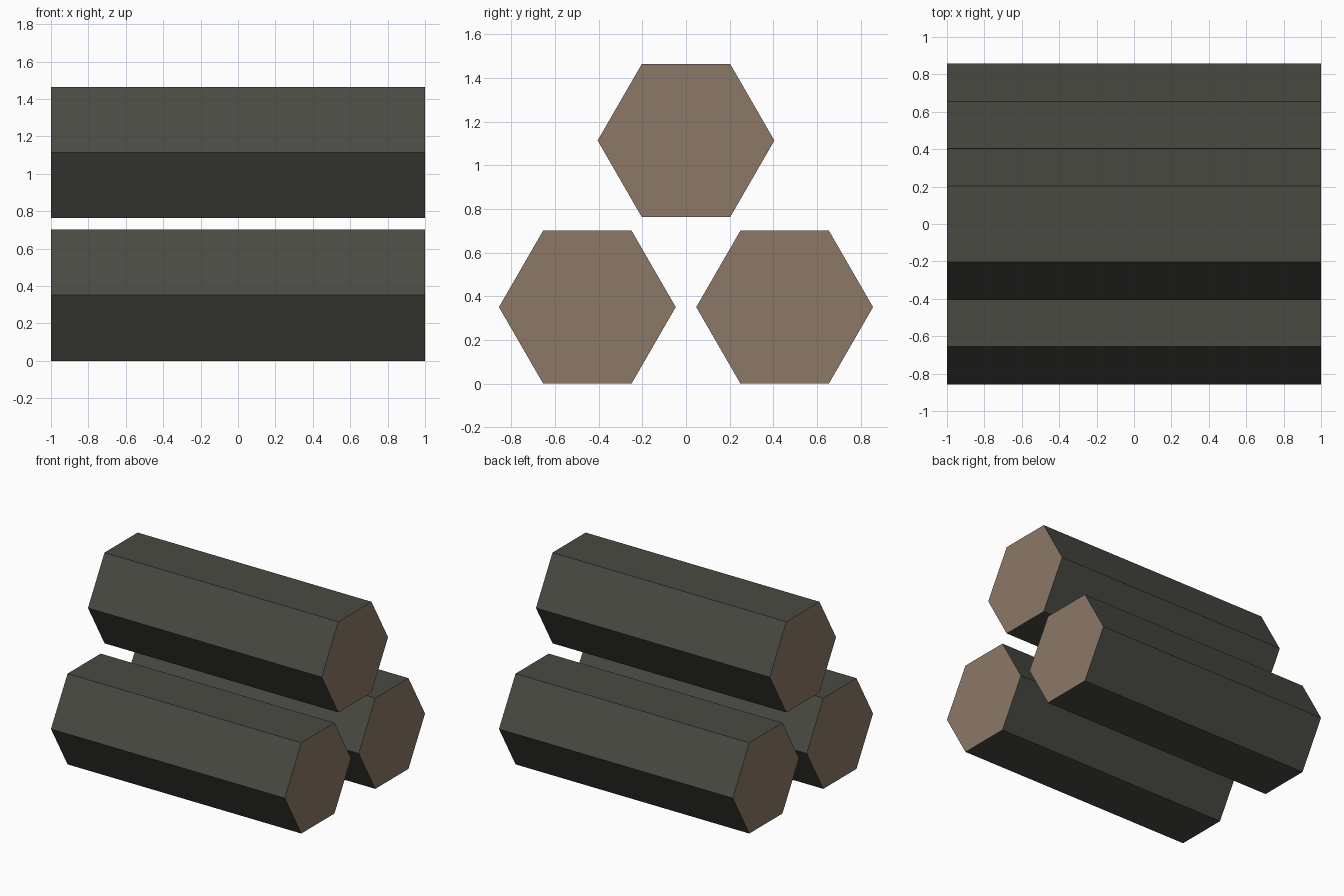
import bpy
import bmesh
from math import radians, sqrt
from mathutils import Matrix

default = bpy.data.objects.get("Cube")
if default:
    bpy.data.objects.remove(default, do_unlink=True)


def make_material(name, rgb):
    mat = bpy.data.materials.new(name)
    mat.use_nodes = True
    color = (*rgb, 1.0)
    mat.diffuse_color = color
    mat.node_tree.nodes["Principled BSDF"].inputs["Base Color"].default_value = color
    return mat


bark = make_material("dark_bark", (0.066, 0.068, 0.054))
cut_wood = make_material("cut_wood", (0.26, 0.19, 0.137))

RADIUS = 0.405
HALF_HEIGHT = RADIUS * sqrt(3) / 2
LENGTH = 2.0


def make_log(name, y, z):
    """Six-sided log along x, resting on a flat side."""
    bm = bmesh.new()
    bmesh.ops.create_cone(bm, cap_ends=True, segments=6, radius1=RADIUS,
                          radius2=RADIUS, depth=LENGTH,
                          matrix=Matrix.Rotation(radians(90), 4, "Y"))
    bm.normal_update()
    # Sawn ends are pale, the sides are bark
    for face in bm.faces:
        face.material_index = 1 if abs(face.normal.x) > 0.9 else 0
    mesh = bpy.data.meshes.new(name)
    bm.to_mesh(mesh)
    bm.free()
    mesh.materials.append(bark)
    mesh.materials.append(cut_wood)
    log = bpy.data.objects.new(name, mesh)
    log.location = (0, y, z)
    bpy.context.collection.objects.link(log)


# Two logs on the ground and one stacked above
make_log("front_log", -0.452, HALF_HEIGHT)
make_log("back_log", 0.452, HALF_HEIGHT)
make_log("top_log", 0, 1.114)
